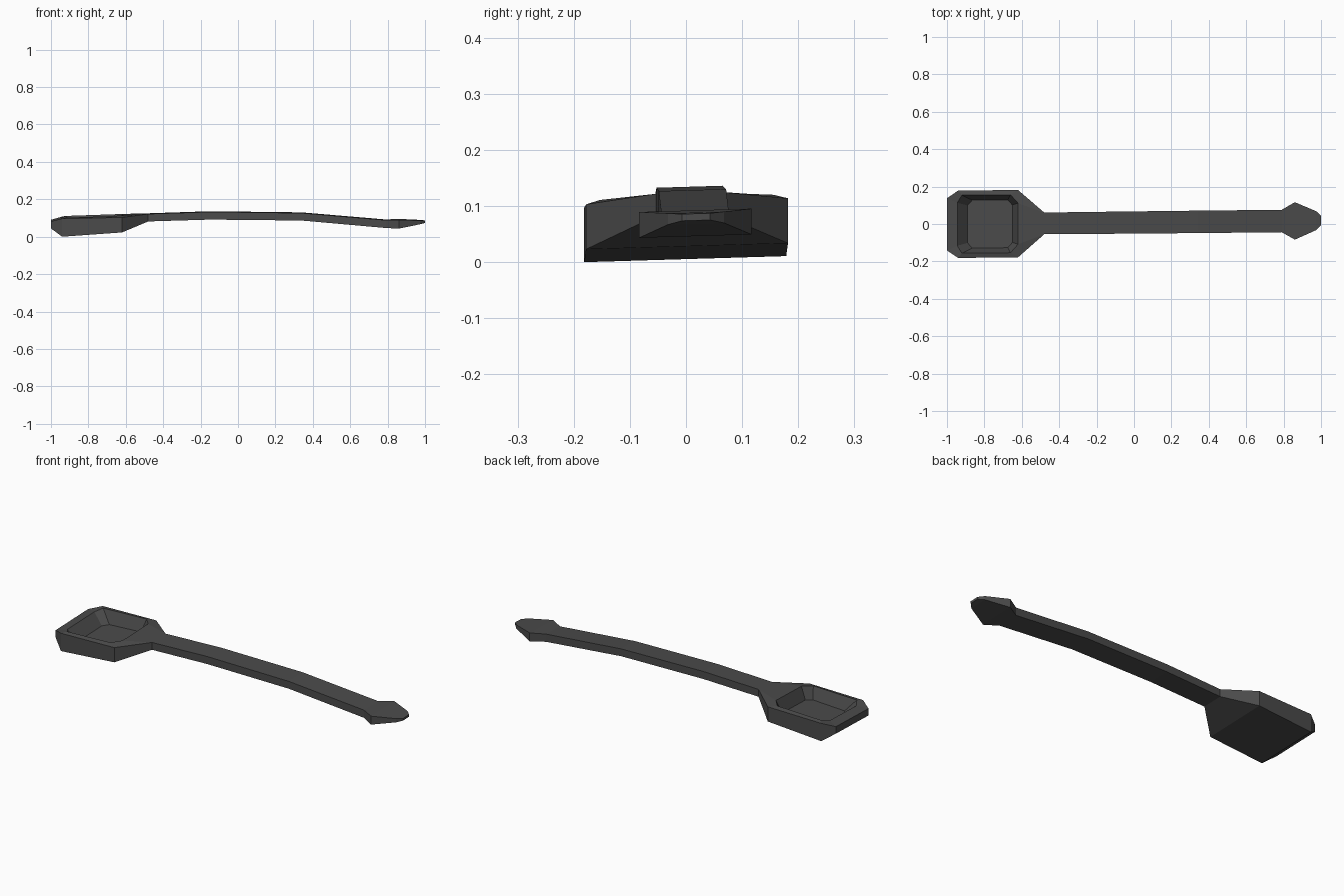
import bpy
import bmesh

cube = bpy.data.objects.get("Cube")
if cube:
    bpy.data.objects.remove(cube, do_unlink=True)

mat = bpy.data.materials.new("dark grey metal")
mat.use_nodes = True
color = (0.07, 0.07, 0.07, 1)
mat.diffuse_color = color
mat.node_tree.nodes["Principled BSDF"].inputs["Base Color"].default_value = color

bm = bmesh.new()


def vert(x, y, z):
    # slight yaw and roll of the whole spoon
    return bm.verts.new((x, y + 0.008 + 0.01 * x, z + 0.03 * y))


def ring(half):
    """Closed ring: one half from bowl end to neck, then its mirror image."""
    return [vert(*p) for p in half] + [vert(x, -y, z) for x, y, z in reversed(half)]


def bridge(a, b, skip=()):
    n = len(a)
    for i in range(n):
        if i not in skip:
            j = (i + 1) % n
            bm.faces.new((a[i], a[j], b[j], b[i]))


# Bowl: underside, outer edge, inner rim and floor
under = ring([(-1, .14, .05), (-.94, .18, .007), (-.62, .18, .03), (-.48, .058, .085)])
outer = ring([(-1, .14, .088), (-.94, .18, .104), (-.62, .18, .11), (-.48, .058, .125)])
rim = ring([(-.945, .115, .098), (-.92, .155, .108), (-.66, .155, .117), (-.62, .11, .12)])
floor = ring([(-.89, .1, .042), (-.865, .128, .044), (-.675, .128, .054), (-.65, .1, .056)])
bridge(under, outer, skip=(3,))          # the neck side stays open for the handle
bridge(outer, rim)
bridge(rim, floor)
bm.faces.new(floor)
for i in range(3):
    bm.faces.new((under[i], under[i + 1], under[6 - i], under[7 - i]))

# Handle and flared tip: x, half width, bottom, top
sections = [(-.15, .059, .095, .136), (.34, .06, .09, .13), (.79, .06, .05, .092),
            (.86, .1, .048, .094), (.975, .05, .07, .09), (1, .025, .076, .088)]
last = [under[3], under[4], outer[4], outer[3]]
for x, w, low, top in sections:
    section = [vert(x, w, low), vert(x, -w, low), vert(x, -w, top), vert(x, w, top)]
    bridge(last, section)
    last = section
bm.faces.new(last)

bmesh.ops.recalc_face_normals(bm, faces=bm.faces[:])
lowest = min(v.co.z for v in bm.verts)
for v in bm.verts:
    v.co.z -= lowest

mesh = bpy.data.meshes.new("spoon")
bm.to_mesh(mesh)
bm.free()
mesh.materials.append(mat)
spoon = bpy.data.objects.new("spoon", mesh)
bpy.context.collection.objects.link(spoon)
